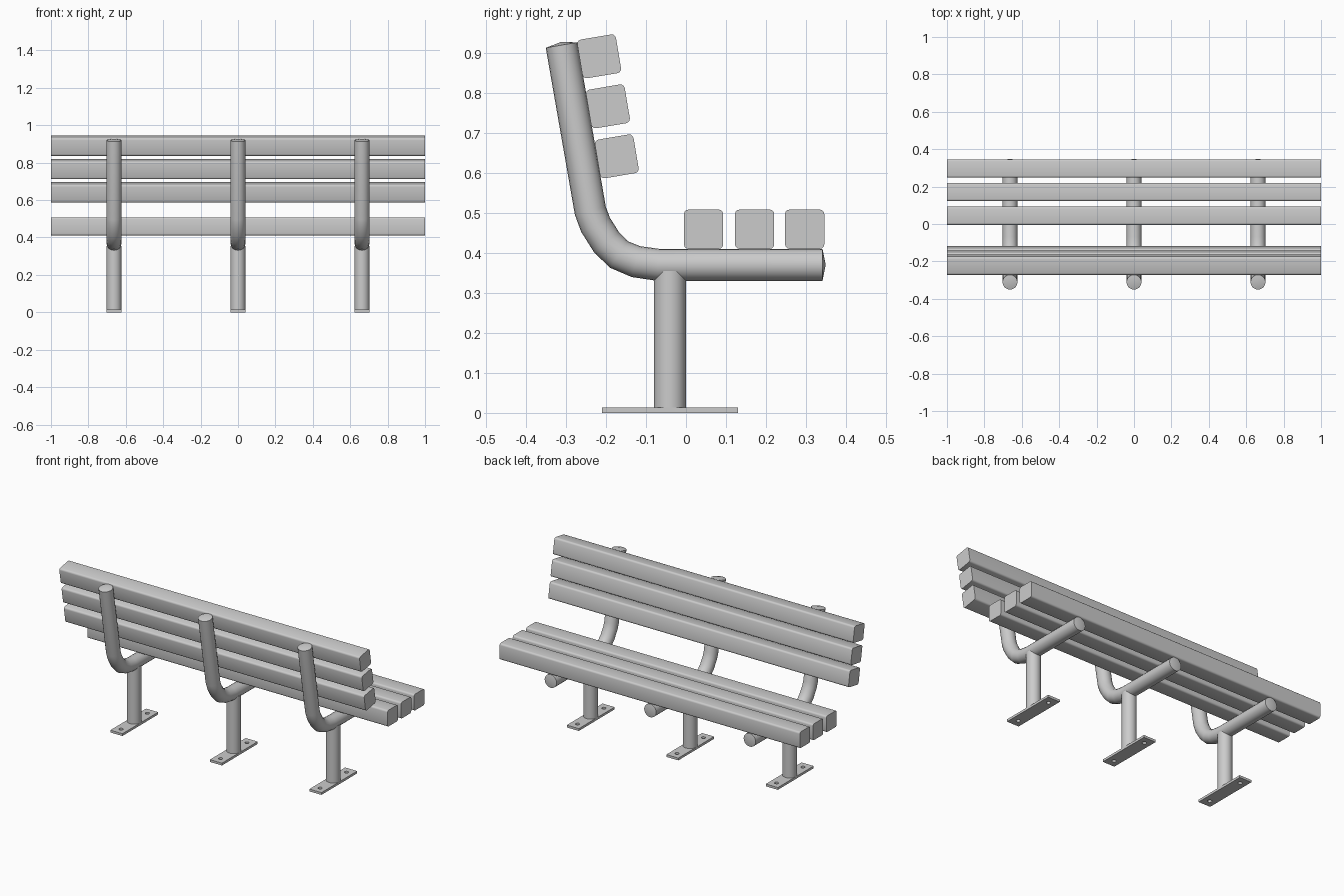
import bpy, bmesh, math
from mathutils import Matrix, Vector

default_cube = bpy.data.objects.get("Cube")
if default_cube:
    bpy.data.objects.remove(default_cube, do_unlink=True)

grey = bpy.data.materials.new("plain_grey")
grey.use_nodes = True
grey.diffuse_color = (0.6, 0.6, 0.6, 1)
grey.node_tree.nodes["Principled BSDF"].inputs["Base Color"].default_value = (0.6, 0.6, 0.6, 1)

SUPPORT_X = {"right": -0.663, "middle": 0.0, "left": 0.663}
RADIUS = 0.04
POST_Y = -0.04
SIDES = 20


def finish(bm, name, x=0.0):
    """Turn a bmesh into a smooth object with sharp edges."""
    bmesh.ops.recalc_face_normals(bm, faces=bm.faces[:])
    mesh = bpy.data.meshes.new(name)
    bm.to_mesh(mesh)
    bm.free()
    mesh.materials.append(grey)
    mesh.shade_smooth()
    mesh.set_sharp_from_angle(angle=math.radians(35))
    obj = bpy.data.objects.new(name, mesh)
    obj.location.x = x
    bpy.context.collection.objects.link(obj)
    return obj


def slat(name, y, z, tilt=0.0):
    """Long board with rounded long edges."""
    bm = bmesh.new()
    bmesh.ops.create_cube(bm, size=1, matrix=Matrix.Diagonal((2, 0.098, 0.098, 1)))
    long_edges = [e for e in bm.edges if abs(e.verts[0].co.x - e.verts[1].co.x) > 1]
    bmesh.ops.bevel(bm, geom=long_edges, offset=0.011, segments=3,
                    profile=0.5, affect='EDGES')
    obj = finish(bm, name)
    obj.location = (0, y, z)
    obj.rotation_euler.x = tilt


def tube(name, path, x, dome):
    """Sweep a circle along a (y, z) path and close it with shallow domes."""
    bm = bmesh.new()
    pts = [Vector((0, y, z)) for y, z in path]
    rings = []
    for i, p in enumerate(pts):
        before = (p - pts[i - 1]).normalized() if i else Vector()
        after = (pts[i + 1] - p).normalized() if i < len(pts) - 1 else Vector()
        along = (before + after).normalized()
        across = Vector((1, 0, 0)).cross(along)
        ring = []
        for k in range(SIDES):
            a = math.tau * k / SIDES
            ring.append(bm.verts.new(
                p + RADIUS * (math.cos(a) * Vector((1, 0, 0)) + math.sin(a) * across)))
        rings.append(ring)
    for lower, upper in zip(rings, rings[1:]):
        for k in range(SIDES):
            n = (k + 1) % SIDES
            bm.faces.new((lower[k], lower[n], upper[n], upper[k]))
    for ring, end, inner in ((rings[0], pts[0], pts[1]), (rings[-1], pts[-1], pts[-2])):
        tip = bm.verts.new(end + dome * (end - inner).normalized())
        for k in range(SIDES):
            bm.faces.new((ring[k], ring[(k + 1) % SIDES], tip))
    finish(bm, name, x)


def base_plate(name, x):
    """Thin rectangular plate with two bolt holes."""
    curve = bpy.data.curves.new(name + "_outline", 'CURVE')
    curve.dimensions = '2D'
    curve.fill_mode = 'BOTH'
    curve.extrude = 0.007
    outlines = [[(-RADIUS, -0.17), (RADIUS, -0.17), (RADIUS, 0.17), (-RADIUS, 0.17)]]
    for hole_y in (-0.125, 0.125):
        outlines.append([(0.012 * math.cos(math.tau * k / 12),
                          hole_y + 0.012 * math.sin(math.tau * k / 12)) for k in range(12)])
    for outline in outlines:
        spline = curve.splines.new('POLY')
        spline.points.add(len(outline) - 1)
        spline.use_cyclic_u = True
        for point, (px, py) in zip(spline.points, outline):
            point.co = (px, py, 0, 1)
    helper = bpy.data.objects.new(name + "_outline", curve)
    bpy.context.collection.objects.link(helper)
    bpy.context.view_layer.update()
    shape = helper.evaluated_get(bpy.context.evaluated_depsgraph_get())
    bm = bmesh.new()
    bm.from_mesh(shape.to_mesh())
    bpy.data.objects.remove(helper, do_unlink=True)
    bmesh.ops.remove_doubles(bm, verts=bm.verts[:], dist=0.0001)
    obj = finish(bm, name, x)
    obj.location.y = POST_Y
    obj.location.z = 0.007


# Seat and backrest boards
for i, y in enumerate((0.044, 0.1715, 0.2965), 1):
    slat(f"seat_slat_{i}", y, 0.459)
for i, (y, z) in enumerate(((-0.173, 0.641), (-0.195, 0.766), (-0.217, 0.891)), 1):
    slat(f"back_slat_{i}", y, z, math.radians(9.5))

# Bent pipe, post and foot plate for each support
FRAME_PATH = [(-0.311, 0.919), (-0.239, 0.505), (-0.226, 0.47), (-0.199, 0.427),
              (-0.168, 0.396), (-0.125, 0.378), (-0.07, 0.37), (0.341, 0.37)]
for side, x in SUPPORT_X.items():
    tube(f"{side}_frame_pipe", FRAME_PATH, x, 0.008)
    tube(f"{side}_post", [(POST_Y, 0.012), (POST_Y, 0.355)], x, 0)
    base_plate(f"{side}_base_plate", x)
